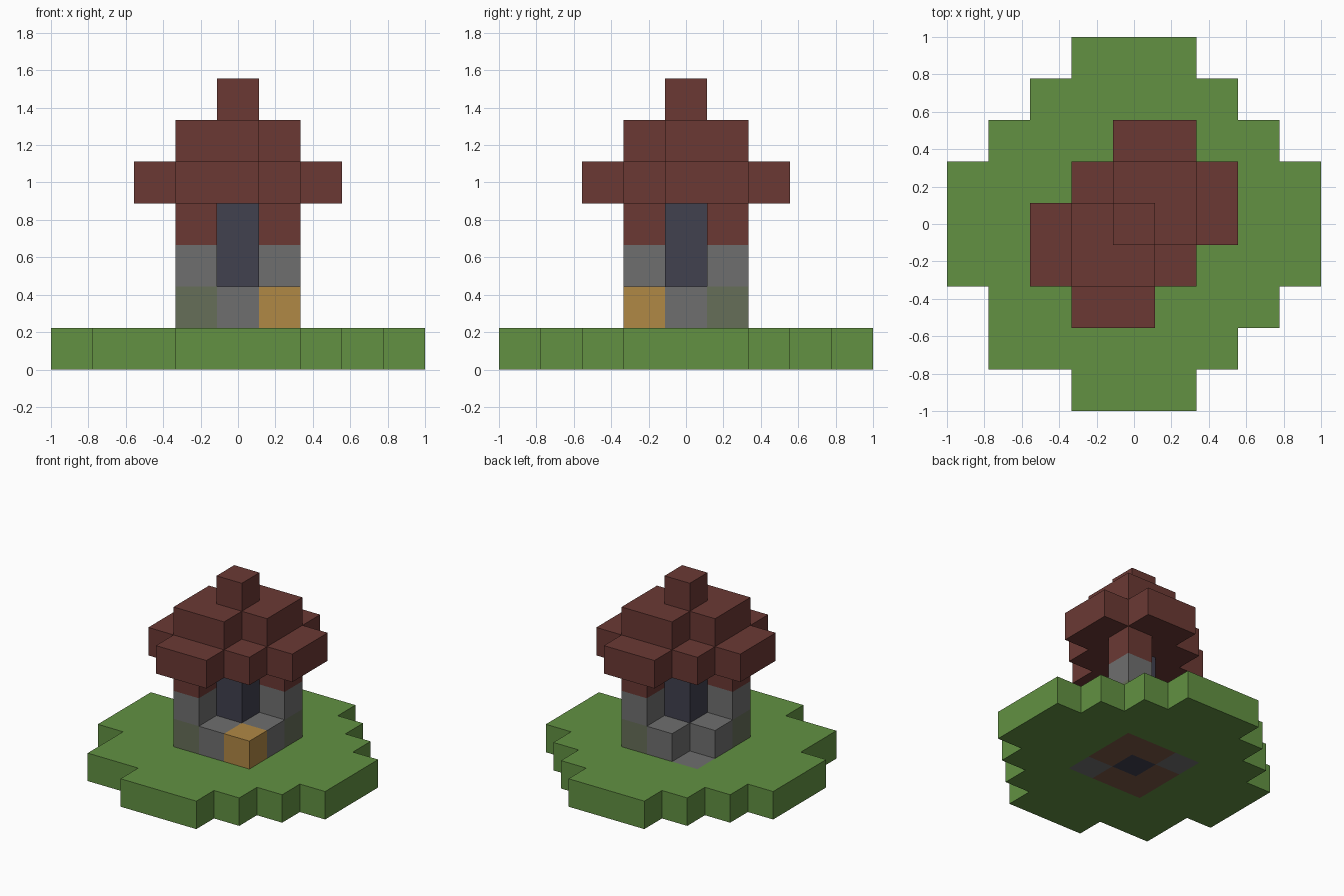
import bpy, bmesh, math
from mathutils import Vector

cube = bpy.data.objects.get("Cube")
if cube:
    bpy.data.objects.remove(cube, do_unlink=True)

U = 2 / 9  # block size

# Letter: part name, colour name, sRGB colour
PARTS = {
    "G": ("grass_base", "grass green", (98, 145, 66)),
    "D": ("buried_soil", "soil brown", (122, 88, 70)),
    "S": ("stone_blocks", "stone grey", (111, 111, 111)),
    "M": ("mossy_corners", "mossy grey", (102, 110, 88)),
    "Y": ("chest_block", "golden wood", (176, 136, 69)),
    "B": ("core_pillar", "slate blue", (65, 65, 79)),
    "R": ("roof_blocks", "roof red", (107, 57, 52)),
}

# Block plans from the ground up; each plan runs from back row to front row
LAYERS = [
    # round lawn with the foundation sunk into it
    ["...GGG...",
     "..GGGGG..",
     ".GGGGGGG.",
     "GGGSDDGGG",
     "GGGDBDGGG",
     "GGGDDSGGG",
     ".GGGGGGG.",
     ".GGGGGG..",
     "...GGG..."],
    # plinth
    [".SM", "SBS", "MSY"],
    # posts
    ["..S", ".B.", "S.."],
    ["..R", ".B.", "R.."],
    # eaves
    ["..RR.", ".RRRR", "RRRRR", "RRRR.", ".RR.."],
    # upper roof and peak
    [".RR", "RRR", "RR."],
    ["R"],
]


def read_blocks():
    blocks = {}
    for k, rows in enumerate(LAYERS):
        half = len(rows) // 2
        for r, row in enumerate(rows):
            for c, letter in enumerate(row):
                if letter != ".":
                    blocks[(c - half, half - r, k)] = letter
    return blocks


def make_material(name, rgb):
    def linear(v):
        v /= 255
        return v / 12.92 if v <= 0.04045 else ((v + 0.055) / 1.055) ** 2.4
    colour = (*map(linear, rgb), 1)
    mat = bpy.data.materials.new(name)
    mat.use_nodes = True
    mat.diffuse_color = colour
    bsdf = mat.node_tree.nodes["Principled BSDF"]
    bsdf.inputs["Base Color"].default_value = colour
    bsdf.inputs["Roughness"].default_value = 0.9
    return mat


def add_face(bm, centre, axis, sign):
    """One outward square on the given side of a block."""
    n, a, b = (Vector((0, 0, 0)) for _ in range(3))
    n[axis] = sign
    a[(axis + 1) % 3] = 1
    b = n.cross(a)
    corners = [n + a + b, n - a + b, n - a - b, n + a - b]
    bm.faces.new([bm.verts.new(centre + p * U / 2) for p in corners])


def build_part(letter, blocks):
    name, colour_name, rgb = PARTS[letter]
    bm = bmesh.new()
    for cell, kind in blocks.items():
        if kind != letter:
            continue
        centre = (Vector(cell) + Vector((0, 0, 0.5))) * U
        for axis in range(3):
            for sign in (-1, 1):
                beside = list(cell)
                beside[axis] += sign
                if tuple(beside) not in blocks:
                    add_face(bm, centre, axis, sign)
    bmesh.ops.remove_doubles(bm, verts=bm.verts, dist=U / 100)
    # merge coplanar squares into clean panels
    bmesh.ops.dissolve_limit(bm, angle_limit=math.radians(1),
                             verts=bm.verts, edges=bm.edges)
    mesh = bpy.data.meshes.new(name)
    bm.to_mesh(mesh)
    bm.free()
    mesh.materials.append(make_material(colour_name, rgb))
    obj = bpy.data.objects.new(name, mesh)
    bpy.context.collection.objects.link(obj)


blocks = read_blocks()
for letter in PARTS:
    build_part(letter, blocks)
